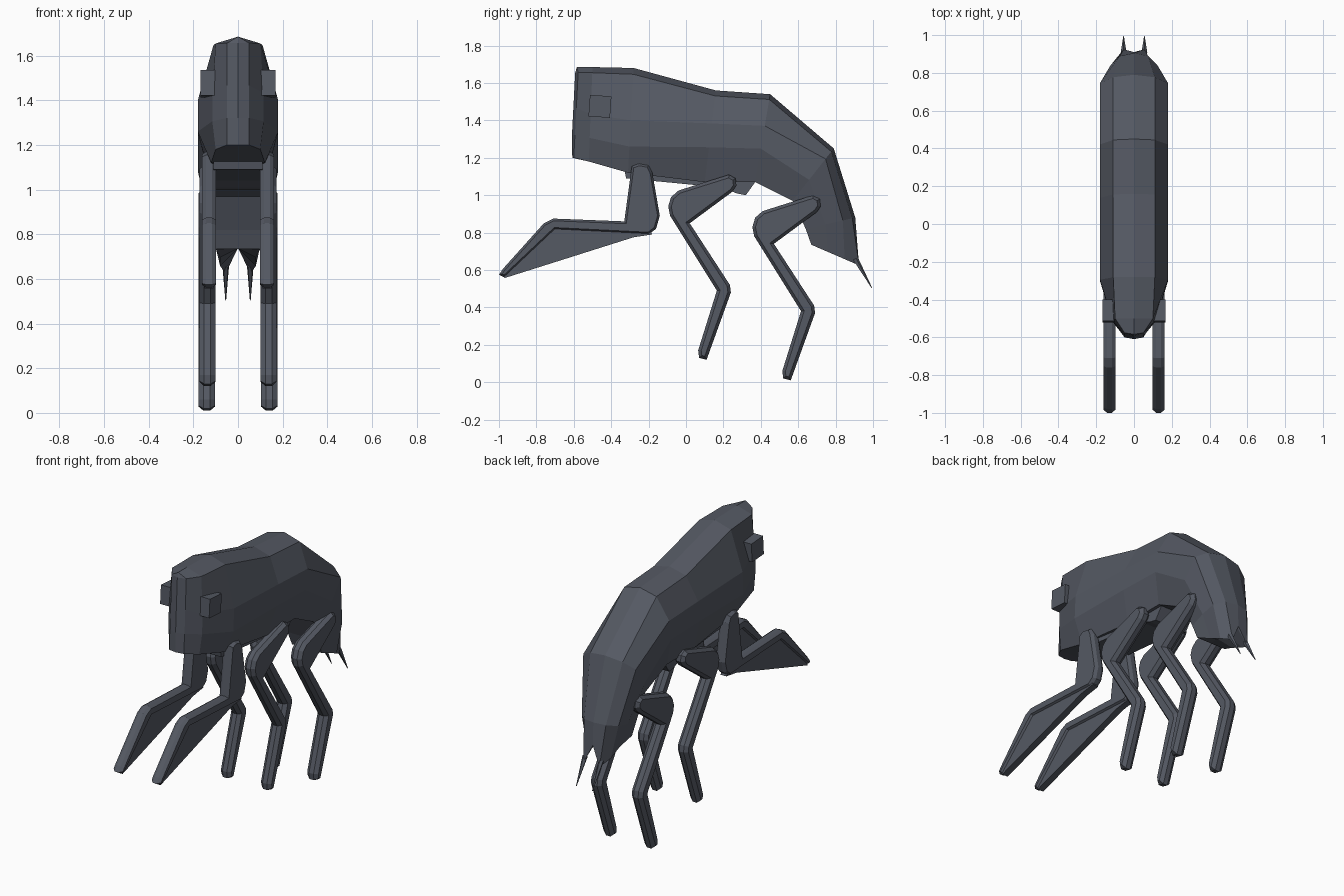
import bpy, bmesh
from mathutils import Vector, Matrix

if "Cube" in bpy.data.objects:
    bpy.data.objects.remove(bpy.data.objects["Cube"])

shell = bpy.data.materials.new("slate_shell")
shell.diffuse_color = (0.09, 0.10, 0.125, 1)
shell.use_nodes = True
shell.node_tree.nodes["Principled BSDF"].inputs["Base Color"].default_value = shell.diffuse_color


def finish(bm, name):
    bmesh.ops.recalc_face_normals(bm, faces=bm.faces)
    me = bpy.data.meshes.new(name)
    bm.to_mesh(me)
    bm.free()
    me.materials.append(shell)
    ob = bpy.data.objects.new(name, me)
    bpy.context.collection.objects.link(ob)
    return ob


def plate(name, outline, x, half, rim=0.016, shift=(0, 0)):
    """Side profile (y, z) thickened along x, with chamfered edges."""
    bm = bmesh.new()
    core = half * 0.4 if rim else half
    rings = [[bm.verts.new((x + s * core, y + shift[0], z + shift[1])) for y, z in outline]
             for s in (-1, 1)]
    n = len(outline)
    for i in range(n):
        j = (i + 1) % n
        bm.faces.new((rings[0][i], rings[0][j], rings[1][j], rings[1][i]))
    caps = [bm.faces.new(r) for r in rings]
    bmesh.ops.recalc_face_normals(bm, faces=bm.faces)
    if rim:
        for cap in caps:
            bmesh.ops.inset_region(bm, faces=[cap], thickness=rim, depth=half - core,
                                   use_even_offset=True, use_boundary=True)
    return finish(bm, name)


# Body: loft of slanted sections from face to tail
# top y, z, bottom y, z, ridge width, side width, belly width, side start, side end
stations = [
    (-0.575, 1.685, -0.600, 1.20, 0.05, 0.05, 0.05, 0.45, 0.75),
    (-0.500, 1.685, -0.520, 1.18, 0.10, 0.115, 0.10, 0.50, 0.75),
    (-0.280, 1.680, -0.310, 1.12, 0.11, 0.18, 0.12, 0.50, 0.75),
    (0.160, 1.560, 0.100, 1.07, 0.11, 0.18, 0.13, 0.36, 0.62),
    (0.450, 1.540, 0.370, 1.07, 0.11, 0.18, 0.13, 0.36, 0.62),
    (0.790, 1.250, 0.570, 0.97, 0.11, 0.18, 0.12, 0.20, 0.60),
    (0.905, 0.880, 0.640, 0.82, 0.075, 0.125, 0.11, 0.25, 0.60),
    (0.925, 0.625, 0.670, 0.735, 0.055, 0.080, 0.10, 0.30, 0.65),
]
bm = bmesh.new()
loops = []
last = len(stations) - 1
for i, (ty, tz, by, bz, wa, w, wd, tb, tc) in enumerate(stations):
    top, bot = Vector((0, ty, tz)), Vector((0, by, bz))
    half = [top.lerp(bot, t) + Vector((x, 0, 0))
            for t, x in ((0, 0), (0.06, wa), (tb, w), (tc, w), (1, wd), (1, 0))]
    if i == 0:                       # pointed brow and chin
        half[0].y -= 0.008
        half[5].y -= 0.008
    if i == last:                    # notch between the two tail points
        half[0] = Vector((0, 0.91, 0.74))
        half[1] = Vector((0.055, 0.925, 0.625))
    ring = half + [Vector((-p.x, p.y, p.z)) for p in half[4:0:-1]]
    loops.append([bm.verts.new(p) for p in ring])
for a, b in zip(loops, loops[1:]):
    for k in range(10):
        m = (k + 1) % 10
        bm.faces.new((a[k], a[m], b[m], b[k]))
# Face and tail caps, as strips joining left and right through the middle
for ring in (loops[0], loops[-1]):
    mid = [bm.verts.new((ring[0].co.lerp(ring[5].co, t)) +
                        Vector((0, -0.008 if ring is loops[0] else 0, 0)))
           for t in (0.06, 0.45, 0.75)]
    spine = [ring[0]] + mid + [ring[5]]
    for side in ([ring[k] for k in (1, 2, 3, 4)], [ring[k] for k in (9, 8, 7, 6)]):
        bm.faces.new((spine[0], side[0], spine[1]))
        for k in range(3):
            bm.faces.new((spine[k + 1], side[k], side[k + 1],
                          spine[min(k + 2, 4)]))
        # closing triangle is already covered by the last strip at the spine end
finish(bm, "body")

# Belly plate with a small keel at the back
plate("belly_plate", [(-0.33, 1.14), (-0.32, 1.09), (0.2, 1.04), (0.27, 1.01),
                      (0.32, 1.0), (0.37, 1.07), (0.1, 1.12)], 0, 0.11, rim=0)

# Side profiles of the limbs
arm = [(-0.29, 1.155), (-0.25, 1.17), (-0.20, 1.16), (-0.18, 1.12), (-0.14, 0.89),
       (-0.16, 0.82), (-0.20, 0.79), (-0.70, 0.815), (-0.97, 0.56), (-1.0, 0.575),
       (-0.98, 0.605), (-0.76, 0.85), (-0.71, 0.875), (-0.33, 0.86)]
blade = [(-0.97, 0.557), (-0.98, 0.58), (-0.72, 0.84), (-0.2, 0.83), (-0.18, 0.79),
         (-0.28, 0.775)]
leg = [(0.23, 1.11), (-0.04, 1.025), (-0.08, 0.99), (-0.095, 0.94), (-0.085, 0.89),
       (-0.06, 0.85), (0.165, 0.49), (0.065, 0.17), (0.07, 0.13), (0.11, 0.12),
       (0.24, 0.48), (0.235, 0.52), (0.02, 0.85), (0.25, 1.02), (0.27, 1.05),
       (0.265, 1.09)]

for s, side in ((1, "right"), (-1, "left")):
    plate("front_arm_" + side, arm, s * 0.13, 0.032, 0.012)
    plate("arm_blade_" + side, blade, s * 0.13, 0.02, 0)
    plate("middle_leg_" + side, leg, s * 0.137, 0.036)
    plate("rear_leg_" + side, leg, s * 0.14, 0.038, shift=(0.45, -0.11))

    # Boxy eye
    bm = bmesh.new()
    bmesh.ops.create_cube(bm, size=1, matrix=Matrix.Translation((s * 0.13, -0.46, 1.475))
                          @ Matrix.Rotation(-0.07, 4, 'X') @ Matrix.Diagonal((0.075, 0.115, 0.115, 1)))
    finish(bm, "eye_" + side)

    # Tail spike
    a, b = Vector((s * 0.055, 0.905, 0.66)), Vector((s * 0.055, 0.993, 0.505))
    bm = bmesh.new()
    rot = (b - a).to_track_quat('Z', 'Y').to_matrix().to_4x4()
    bmesh.ops.create_cone(bm, cap_ends=True, segments=5, radius1=0.016, radius2=0.002,
                          depth=(b - a).length, matrix=Matrix.Translation((a + b) / 2) @ rot)
    finish(bm, "tail_spike_" + side)
